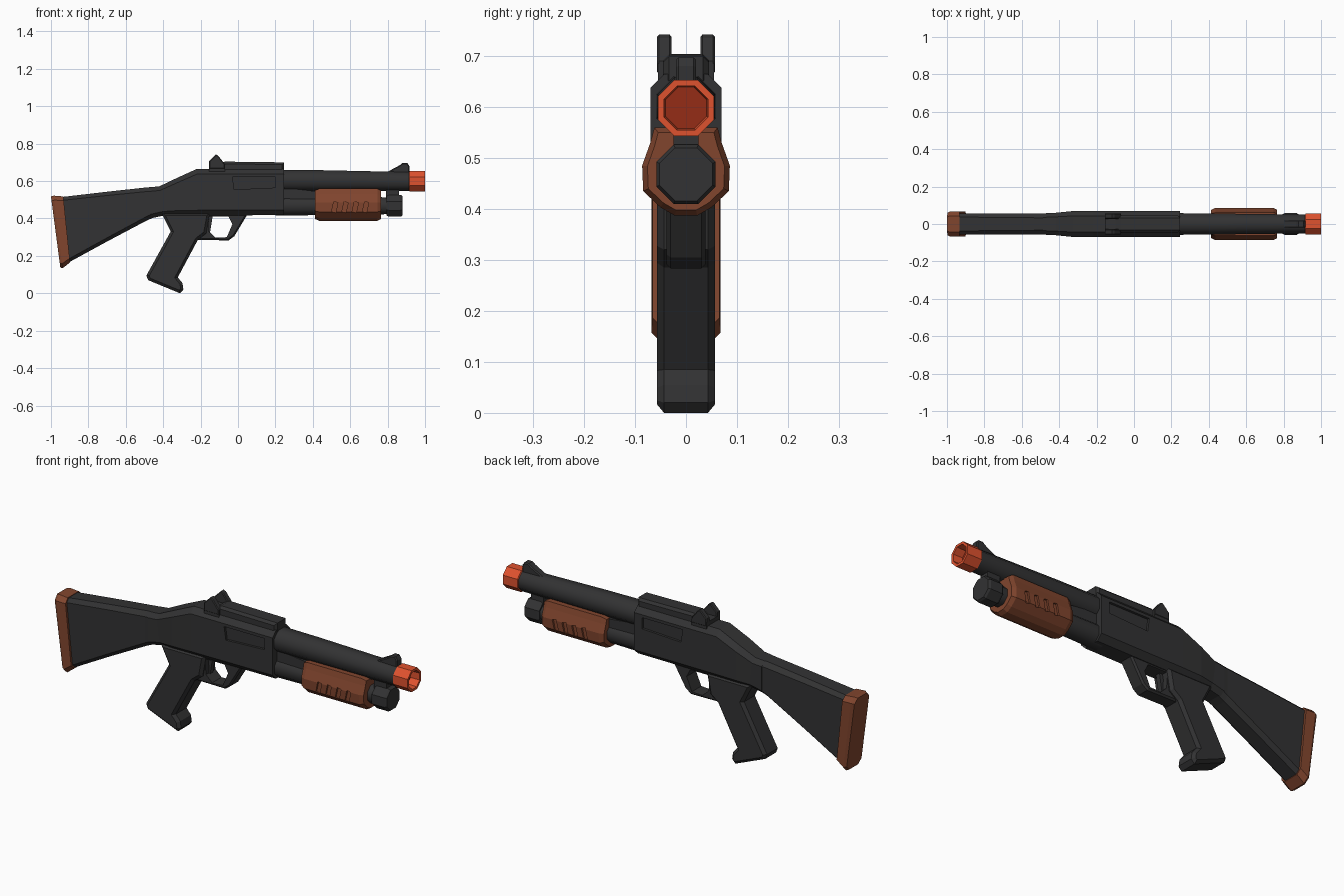
import bpy, bmesh, math
from mathutils import Matrix, Vector

cube = bpy.data.objects.get("Cube")
if cube:
    bpy.data.objects.remove(cube)


def material(name, rgb):
    m = bpy.data.materials.new(name)
    m.use_nodes = True
    m.diffuse_color = (*rgb, 1)
    bsdf = m.node_tree.nodes["Principled BSDF"]
    bsdf.inputs["Base Color"].default_value = (*rgb, 1)
    bsdf.inputs["Roughness"].default_value = 0.8
    return m


DARK = material("dark_grey", (0.032, 0.032, 0.033))
BROWN = material("brown", (0.22, 0.06, 0.027))
ORANGE = material("orange_red", (0.74, 0.085, 0.028))
DEEP = material("deep_red", (0.3, 0.025, 0.008))


def finish(name, bm, *mats):
    bmesh.ops.recalc_face_normals(bm, faces=bm.faces)
    me = bpy.data.meshes.new(name)
    bm.to_mesh(me)
    bm.free()
    for m in mats:
        me.materials.append(m)
    ob = bpy.data.objects.new(name, me)
    bpy.context.collection.objects.link(ob)
    return ob


def octagon(xt, zt, xb, zb, hw, ch):
    """Chamfered rectangle section, leaning from xb at the bottom to xt at the top."""
    ring = []
    for y, z in [(hw - ch, zb), (hw, zb + ch), (hw, zt - ch), (hw - ch, zt),
                 (ch - hw, zt), (-hw, zt - ch), (-hw, zb + ch), (ch - hw, zb)]:
        t = (z - zb) / (zt - zb)
        ring.append((xb + (xt - xb) * t, y, z))
    return ring


def disc(x, z, r):
    return octagon(x, z + r, x, z - r, r, r * 0.586)


def loft(name, rings, *mats, last=0):
    """Skin a row of rings; the last cap may take its own material."""
    bm = bmesh.new()
    vs = [[bm.verts.new(p) for p in ring] for ring in rings]
    n = len(vs[0])
    for a, b in zip(vs, vs[1:]):
        for i in range(n):
            j = (i + 1) % n
            bm.faces.new((a[i], a[j], b[j], b[i]))
    bm.faces.new(vs[0])
    bm.faces.new(vs[-1]).material_index = last
    return finish(name, bm, *mats)


def prism(name, outline, y0, y1, mat, bevel=0.0):
    """Side outline in x and z, extruded across y, with softened rims."""
    bm = bmesh.new()
    a, b = [[bm.verts.new((x, y, z)) for x, z in outline] for y in (y0, y1)]
    n = len(a)
    for i in range(n):
        j = (i + 1) % n
        bm.faces.new((a[i], a[j], b[j], b[i]))
    caps = [bm.faces.new(a), bm.faces.new(b)]
    bmesh.ops.recalc_face_normals(bm, faces=bm.faces)
    if bevel:
        rims = list({e for f in caps for e in f.edges})
        bmesh.ops.bevel(bm, geom=rims, offset=bevel, segments=1, affect='EDGES', profile=0.5)
    return finish(name, bm, mat)


def box(name, x0, x1, hw, z0, z1, mat, bevel=0.0):
    return prism(name, [(x0, z0), (x1, z0), (x1, z1), (x0, z1)], -hw, hw, mat, bevel)


def carve(target, cutters):
    for c in cutters:
        c.hide_render = True
        mod = target.modifiers.new("cut", 'BOOLEAN')
        mod.operation = 'DIFFERENCE'
        mod.solver = 'EXACT'
        mod.object = c
        bpy.context.view_layer.objects.active = target
        bpy.ops.object.modifier_apply(modifier=mod.name)
        bpy.data.objects.remove(c)


# Receiver, flowing back into the wrist
receiver = loft("receiver", [octagon(*s) for s in [
    (-0.47, 0.567, -0.47, 0.40, 0.058, 0.022),
    (-0.42, 0.572, -0.40, 0.415, 0.060, 0.022),
    (-0.33, 0.615, -0.33, 0.416, 0.069, 0.026),
    (-0.22, 0.665, -0.22, 0.416, 0.070, 0.028),
    (0.245, 0.665, 0.245, 0.418, 0.070, 0.028)]], DARK)
port = [(-0.03, 0.622), (0.20, 0.622), (0.20, 0.565), (-0.02, 0.555)]
carve(receiver, [prism("port_cutter", port, s * 0.058, s * 0.1, DARK) for s in (-1, 1)])

# Stock and butt pad
loft("stock", [octagon(*s) for s in [
    (-0.94, 0.515, -0.905, 0.165, 0.055, 0.018),
    (-0.70, 0.543, -0.70, 0.277, 0.055, 0.02),
    (-0.49, 0.566, -0.49, 0.388, 0.055, 0.022),
    (-0.46, 0.568, -0.44, 0.41, 0.058, 0.022)]], DARK)
loft("butt_pad", [octagon(*s) for s in [
    (-1.0, 0.518, -0.95, 0.138, 0.060, 0.024),
    (-0.985, 0.522, -0.938, 0.134, 0.068, 0.024),
    (-0.934, 0.518, -0.898, 0.165, 0.066, 0.022)]], BROWN)

# Pistol grip
prism("grip", [(-0.41, 0.43), (-0.395, 0.40), (-0.36, 0.33), (-0.49, 0.095), (-0.48, 0.07),
               (-0.31, 0.0), (-0.292, 0.02), (-0.297, 0.055), (-0.322, 0.085),
               (-0.215, 0.285), (-0.17, 0.32), (-0.15, 0.43)], -0.057, 0.057, DARK, 0.014)

# Trigger guard loop and trigger
outer = [(-0.24, 0.43), (-0.215, 0.285), (-0.05, 0.283), (-0.02, 0.305), (0.055, 0.43)]
inner = [(-0.16, 0.41), (-0.155, 0.33), (-0.12, 0.297), (-0.06, 0.30), (-0.03, 0.37), (-0.05, 0.41)]
guard = prism("trigger_guard", outer, -0.038, 0.038, DARK, 0.008)
carve(guard, [prism("guard_cutter", inner, -0.1, 0.1, DARK)])
prism("trigger", [(-0.165, 0.42), (-0.135, 0.42), (-0.142, 0.37), (-0.15, 0.325), (-0.165, 0.33)],
      -0.012, 0.012, DARK)

# Barrel, magazine tube, end cap and the pieces joining them
barrel = loft("barrel", [disc(0.2, 0.602, 0.058), disc(0.45, 0.602, 0.056),
                         disc(0.92, 0.598, 0.05)], DARK)
tube = loft("magazine_tube", [disc(0.2, 0.468, 0.053), disc(0.81, 0.468, 0.045)], DARK)
loft("magazine_cap", [disc(0.795, 0.468, 0.053), disc(0.805, 0.468, 0.058),
                      disc(0.87, 0.468, 0.058), disc(0.88, 0.468, 0.052)], DARK)
box("barrel_clamp", 0.79, 0.86, 0.025, 0.50, 0.57, DARK)
prism("action_bar", [(0.24, 0.50), (0.42, 0.50), (0.42, 0.545), (0.24, 0.565)], -0.036, 0.036, DARK)

# Muzzle tip, open at the front
loft("muzzle_tip", [disc(0.915, 0.598, 0.05), disc(0.918, 0.598, 0.055), disc(1.0, 0.598, 0.055),
                    disc(1.0, 0.598, 0.043), disc(0.95, 0.598, 0.04)], ORANGE, DEEP, last=1)

# Pump handle with finger slots on both sides
half = [(0.022, 0.387), (0.05, 0.403), (0.084, 0.435), (0.086, 0.485), (0.07, 0.53), (0.062, 0.56)]
section = half + [(-y, z) for y, z in reversed(half)]
middle = 0.475
pump = loft("pump_handle", [[(x, y * k, middle + (z - middle) * k) for y, z in section]
                            for x, k in [(0.412, 0.88), (0.435, 1), (0.745, 1), (0.765, 0.88)]], BROWN)
slots = []
for side in (-1, 1):
    for i in range(4):
        x = 0.50 + i * 0.055
        slot = [(x, 0.435), (x + 0.022, 0.43), (x + 0.034, 0.485), (x + 0.012, 0.49)]
        slots.append(prism("slot_cutter", slot, side * 0.076, side * 0.12, BROWN))
carve(pump, slots)

# Top rail
prism("top_rail", [(-0.10, 0.65), (0.247, 0.65), (0.247, 0.70), (-0.07, 0.704), (-0.10, 0.69)],
      -0.045, 0.045, DARK, 0.012)

# Rear sight with two ears
box("rear_sight_base", -0.155, -0.07, 0.055, 0.65, 0.685, DARK)
ear = [(-0.155, 0.665), (-0.155, 0.705), (-0.118, 0.742), (-0.105, 0.735), (-0.07, 0.69), (-0.07, 0.665)]
for label, s in (("left", 1), ("right", -1)):
    prism("rear_sight_ear_" + label, ear, s * 0.028, s * 0.057, DARK, 0.004)

# Front sight ramp
prism("front_sight", [(0.80, 0.635), (0.80, 0.65), (0.865, 0.685), (0.88, 0.697), (0.905, 0.697),
                      (0.916, 0.68), (0.916, 0.635)], -0.02, 0.02, DARK, 0.005)

# Round parts are smooth, ends stay sharp
for ob in (barrel, tube):
    bpy.ops.object.select_all(action='DESELECT')
    ob.select_set(True)
    bpy.context.view_layer.objects.active = ob
    bpy.ops.object.shade_smooth_by_angle(angle=math.radians(50))
